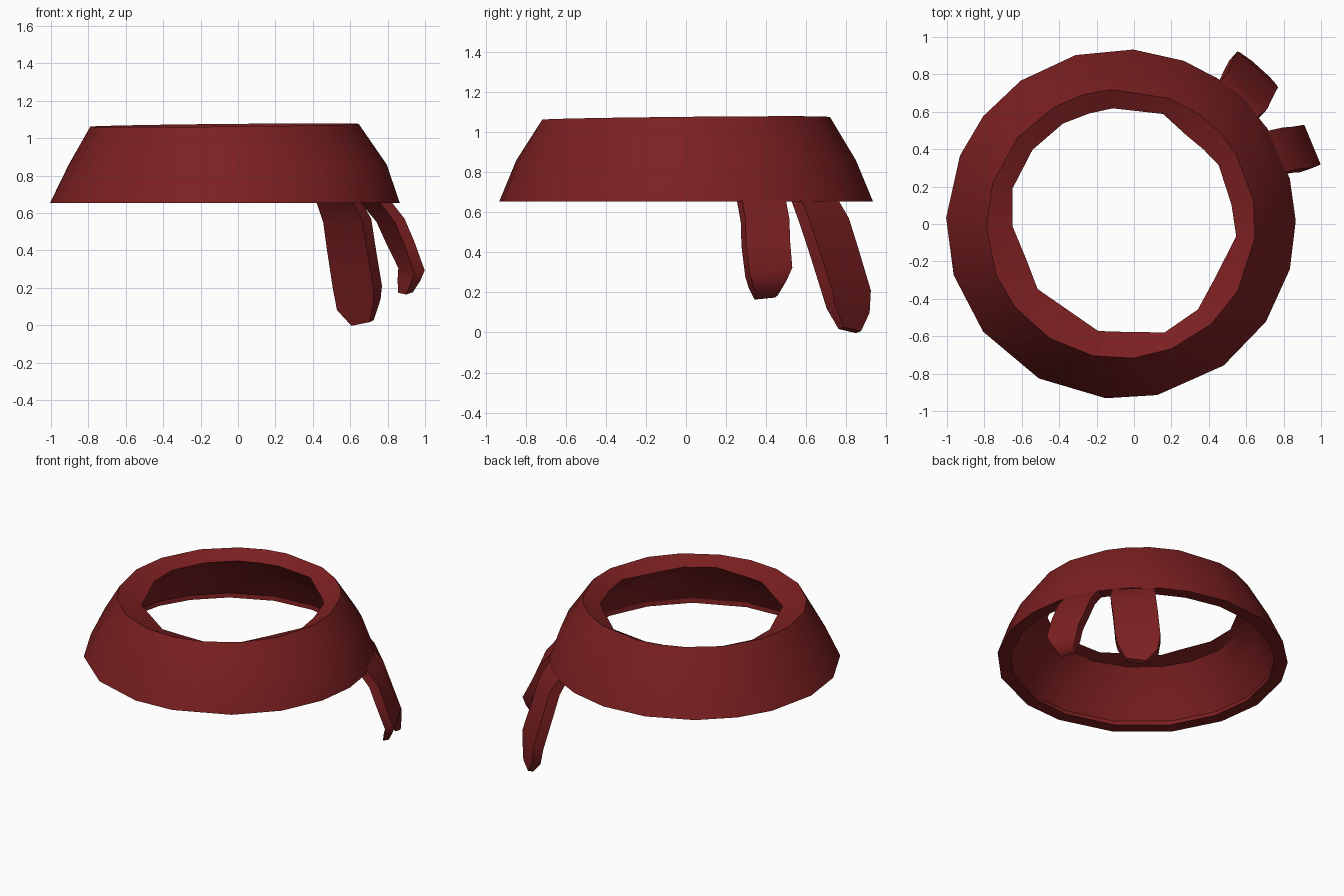
import bpy, bmesh
from math import radians, sin, cos
from mathutils import Vector

cube = bpy.data.objects.get("Cube")
if cube:
    bpy.data.objects.remove(cube, do_unlink=True)

red = bpy.data.materials.new("dark_red_cloth")
red.use_nodes = True
colour = (0.2, 0.014, 0.015, 1)
red.diffuse_color = colour
red.node_tree.nodes["Principled BSDF"].inputs["Base Color"].default_value = colour

CENTRE = Vector((-0.07, 0, 0))


def polar(angle, radius, z):
    a = radians(angle)
    return CENTRE + Vector((radius * cos(a), radius * sin(a), z))


def loft(name, loops, closed, smooth):
    """Skin a list of point loops; closed joins last to first, else cap the ends."""
    bm = bmesh.new()
    rings = [[bm.verts.new(p) for p in loop] for loop in loops]
    pairs = list(zip(rings, rings[1:]))
    if closed:
        pairs.append((rings[-1], rings[0]))
    else:
        bm.faces.new(rings[0])
        bm.faces.new(rings[-1])
    for a, b in pairs:
        n = len(a)
        for i in range(n):
            j = (i + 1) % n
            bm.faces.new((a[i], a[j], b[j], b[i]))
    bmesh.ops.recalc_face_normals(bm, faces=bm.faces)
    mesh = bpy.data.meshes.new(name)
    bm.to_mesh(mesh)
    bm.free()
    mesh.materials.append(red)
    obj = bpy.data.objects.new(name, mesh)
    bpy.context.collection.objects.link(obj)
    bpy.ops.object.select_all(action='DESELECT')
    obj.select_set(True)
    bpy.context.view_layer.objects.active = obj
    bpy.ops.object.shade_smooth_by_angle(angle=radians(smooth))


# Flared neck band: an uneven ring with a hollow underside
lower_angles = [1, 15, 33, 45, 56, 69, 86, 105, 125, 142,
                157, 178, 197, 218, 242, 265, 282, 306, 326, 345]
upper_angles = [-6, 10, 31, 42, 54, 69, 94, 106, 120, 140,
                162, 181, 202, 218, 238, 258, 275, 292, 312, 330]
hole_radii = [.62, .6, .61, .595, .59, .63, .62, .615, .62, .617,
              .61, .58, .54, .565, .54, .585, .58, .625, .615, .58]
profile = [  # radius, height, sideways shift, angle set
    (0.935, 0.655, 0, lower_angles),
    (0.85, 0.86, 0.015, lower_angles),
    (0.72, 1.07, 0, upper_angles),
    (0, 1.02, 0, upper_angles),  # hole edge, radii from the list
    (0.665, 0.995, 0, upper_angles),
    (0.77, 0.86, 0.015, lower_angles),
    (0.855, 0.685, 0, lower_angles),
    (0.85, 0.655, 0, lower_angles),
]
band = []
for radius, z, shift, angles in profile:
    loop = [polar(a, radius or hole, z) for a, hole in zip(angles, hole_radii)]
    for p in loop:
        p.x += shift
        if z > 0.9:  # the top edge leans up a little to the back left
            p.z += 0.01 * (p.x + p.y)
    band.append(loop)
loft("neck_band", band, True, 30)


# Hanging cloth tails: flat straps following a bent path away from the band
def tail(name, rows):
    loops = []
    for angle, radius, z, width, thickness, tilt in rows:
        a = radians(angle)
        out = Vector((cos(a), sin(a), 0.3)).normalized()
        side = Vector((-sin(a), cos(a), 0))
        mid = polar(angle, radius, z)
        loops.append([mid + side * (s * width / 2) + out * (o * thickness / 2)
                      + Vector((0, 0, s * tilt))
                      for s, o in ((-1, -1), (1, -1), (1, 1), (-1, 1))])
    loft(name, loops, False, 50)


# angle, radius, height, width, thickness, end slant
tail("long_tail", [
    (46.5, 0.83, 0.72, 0.25, 0.05, 0),
    (46.5, 0.885, 0.66, 0.27, 0.06, 0),
    (46.5, 0.95, 0.56, 0.29, 0.07, 0),
    (47.5, 1.00, 0.41, 0.29, 0.07, 0),
    (48.5, 1.07, 0.20, 0.29, 0.07, 0),
    (48.5, 1.08, 0.11, 0.26, 0.06, -0.02),
    (48, 1.10, 0.012, 0.13, 0.035, -0.01),
])
tail("short_tail", [
    (25, 0.83, 0.72, 0.23, 0.05, 0),
    (25, 0.89, 0.66, 0.24, 0.06, 0),
    (24, 0.97, 0.56, 0.24, 0.06, 0),
    (23, 1.02, 0.44, 0.24, 0.06, 0),
    (22.5, 1.08, 0.30, 0.23, 0.06, 0.015),
    (22.5, 1.065, 0.24, 0.18, 0.06, 0.01),
    (22.5, 1.045, 0.175, 0.11, 0.04, 0.005),
])
